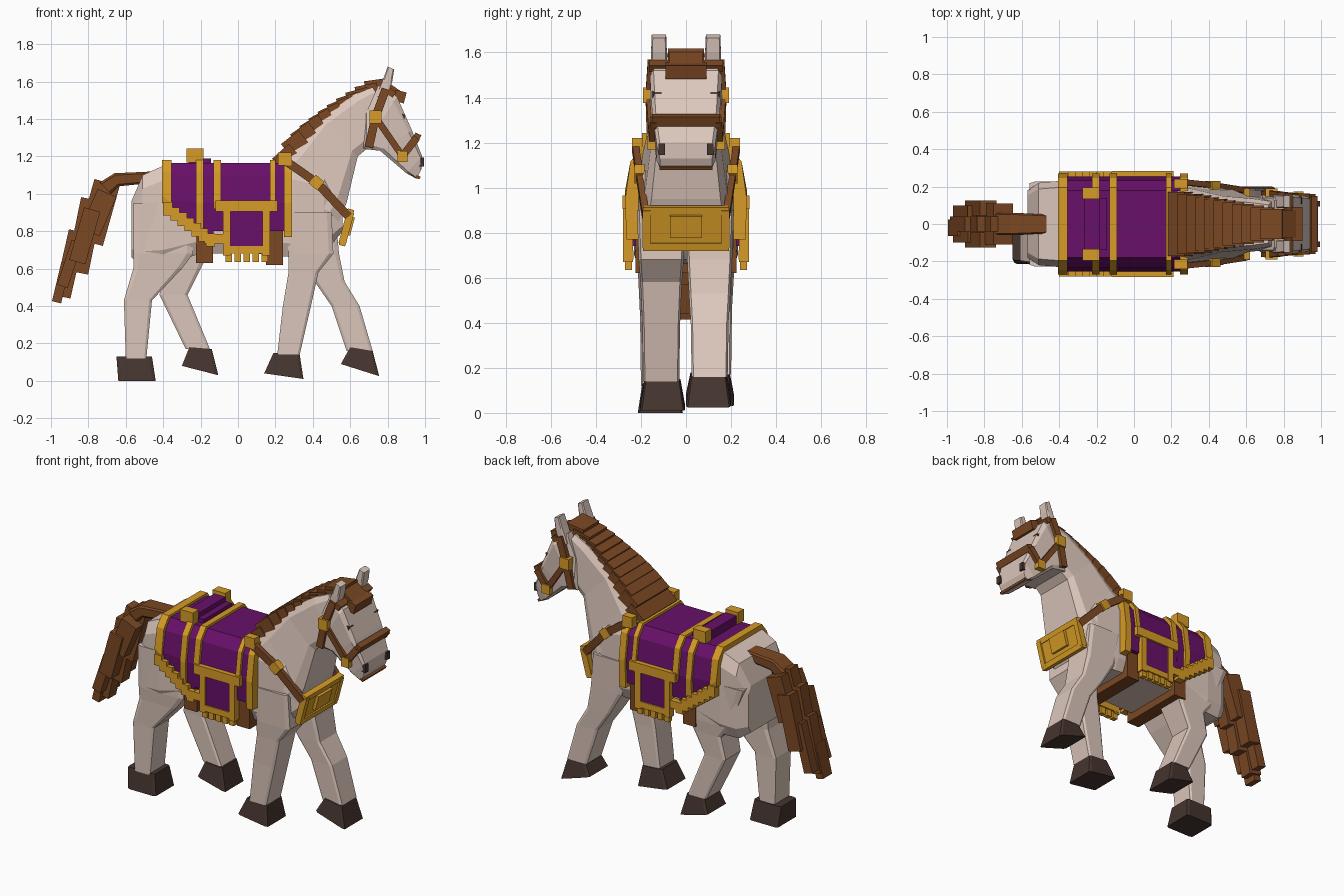
import bpy, bmesh, math
from mathutils import Vector, Matrix

cube = bpy.data.objects.get("Cube")
if cube:
    bpy.data.objects.remove(cube, do_unlink=True)


def material(name, *rgb):
    mat = bpy.data.materials.new(name)
    mat.use_nodes = True
    mat.diffuse_color = (*rgb, 1)
    mat.node_tree.nodes["Principled BSDF"].inputs["Base Color"].default_value = (*rgb, 1)
    return mat


coat = material("pale coat", .72, .57, .5)
brown = material("brown leather and hair", .2, .065, .017)
gold = material("gold trim", .68, .33, .02)
purple = material("purple cloth", .14, .005, .14)
dark = material("dark hoof", .06, .035, .028)


def finish(name, bm, mat):
    bmesh.ops.recalc_face_normals(bm, faces=bm.faces)
    mesh = bpy.data.meshes.new(name)
    bm.to_mesh(mesh)
    bm.free()
    mesh.materials.append(mat)
    obj = bpy.data.objects.new(name, mesh)
    bpy.context.collection.objects.link(obj)
    return obj


def skin(name, rings, mat):
    """Join matching closed rings of points and cap both ends."""
    bm = bmesh.new()
    loops = [[bm.verts.new(p) for p in ring] for ring in rings]
    for a, b in zip(loops, loops[1:]):
        for i in range(len(a)):
            j = (i + 1) % len(a)
            bm.faces.new((a[i], a[j], b[j], b[i]))
    bm.faces.new(loops[0])
    bm.faces.new(loops[-1])
    return finish(name, bm, mat)


def loft(name, sections, mat, y=0, cut=.15):
    """Sections: two side-profile points (x, z, x, z) and a half width."""
    rings = []
    for xa, za, xb, zb, w in sections:
        corners = []
        for t, s in ((0, 1 - cut), (cut, 1), (1 - cut, 1), (1, 1 - cut),
                     (1, cut - 1), (1 - cut, -1), (cut, -1), (0, cut - 1)):
            corners.append((xa + (xb - xa) * t, y + s * w, za + (zb - za) * t))
        rings.append(corners)
    return skin(name, rings, mat)


def box(name, centre, size, mat, tilt=0):
    bm = bmesh.new()
    turn = Matrix.Rotation(math.radians(tilt), 4, 'Y')
    bmesh.ops.create_cube(bm, size=1, matrix=Matrix.Translation(centre) @ turn
                          @ Matrix.Diagonal((*size, 1)))
    return finish(name, bm, mat)


def bar(name, p, q, width, depth, mat):
    """Rectangular strap from p to q; depth is measured across the model."""
    p, q = Vector(p), Vector(q)
    along = (q - p).normalized()
    side = along.cross(Vector((0, 1, 0))).normalized()
    out = side.cross(along)
    rings = [[end + side * a * width / 2 + out * b * depth / 2
              for a, b in ((1, 1), (1, -1), (-1, -1), (-1, 1))] for end in (p, q)]
    return skin(name, rings, mat)


def arch(name, x0, x1, low0, low1, grow, mat):
    """Cloth or trim draped over the back, with a sloping lower edge."""
    rings = []
    for x, low in ((x0, low0), (x1, low1)):
        half = [(.25, low), (.255, max(.95, low + .04)), (.232, 1.1), (.18, 1.165)]
        half = [(y + grow, z + (grow if z > 1 else 0)) for y, z in half]
        rings.append([(x, y, z) for y, z in half]
                     + [(x, -y, z) for y, z in reversed(half)])
    return skin(name, rings, mat)


# Body, neck and head
loft("body", [(x, top, x, low, w) for x, top, low, w in (
    (-.57, .96, .66, .18), (-.51, 1.1, .62, .22), (-.4, 1.15, .62, .23),
    (-.2, 1.14, .68, .22), (.1, 1.13, .68, .21), (.3, 1.15, .66, .21),
    (.46, 1.1, .68, .2), (.56, 1, .8, .16))], coat)
loft("neck", [(.2, 1.16, .54, .85, .2), (.3, 1.25, .58, .95, .18),
              (.44, 1.4, .64, 1.2, .15), (.62, 1.53, .76, 1.3, .135),
              (.72, 1.57, .82, 1.4, .12)], coat)
loft("head", [(.75, 1.58, .68, 1.42, .14), (.85, 1.52, .67, 1.24, .16),
              (.93, 1.34, .76, 1.23, .15), (.985, 1.2, .9, 1.11, .13),
              (.98, 1.13, .955, 1.08, .115)], coat, cut=.1)
box("mouth", (.95, 0, 1.095), (.05, .235, .015), brown, 25)

# Legs: levels from shoulder to fetlock as (back x, front x, z), then a hoof
legs = {
    "front_right": (-.11, ((.25, .5, .9), (.27, .51, .68), (.27, .43, .58),
                           (.24, .39, .4), (.21, .33, .14)),
                    ((.19, .15, .33, .14), (.14, .04, .35, .01))),
    "front_left": (.105, ((.28, .52, .9), (.32, .54, .68), (.41, .57, .53),
                          (.5, .65, .4), (.58, .72, .16)),
                   ((.6, .18, .72, .16), (.55, .09, .755, .025))),
    "hind_right": (-.12, ((-.56, -.25, .95), (-.56, -.24, .68), (-.56, -.3, .6),
                          (-.61, -.46, .43), (-.6, -.49, .12)),
                   ((-.65, .13, -.46, .13), (-.64, 0, -.44, 0))),
    "hind_left": (.12, ((-.56, -.22, .95), (-.46, -.16, .68), (-.39, -.2, .6),
                        (-.42, -.27, .46), (-.28, -.15, .17)),
                  ((-.26, .18, -.14, .17), (-.3, .08, -.105, .03))),
}
for place, (y, levels, hoof) in legs.items():
    half = .108
    sections = []
    for back, front, z in levels:
        sections.append((back, z, front, z, half))
        half = max(.08, half - .008)
    loft(place + "_leg", sections, coat, y, .1)
    (a, b) = hoof
    loft(place + "_hoof", [(*a, .08), (*b, .1)], dark, y * .95, .08)

# Mane: overlapping slabs climbing the crest, then a forelock
slabs = 11
for i in range(slabs):
    t = i / (slabs - 1)
    box("mane_slab", (.26 + .48 * t, 0, 1.19 + .37 * t ** .7),
        (.12, .34 - .18 * t, .1), brown, -42 + 34 * t)
box("forelock", (.81, 0, 1.56), (.12, .15, .05), brown, 35)
box("forelock_tip", (.865, 0, 1.52), (.06, .18, .06), brown, 15)

# Tail: a root and three falling tiers of locks
loft("tail_root", [(-.74, 1.06, -.68, 1.0, .06), (-.66, 1.11, -.64, 1.04, .06),
                   (-.44, 1.12, -.44, 1.06, .05)], brown)
tiers = (((-.7, 1.06), (-.79, .74), .14, .07), ((-.78, .97), (-.86, .58), .12, .085),
         ((-.86, .8), (-.94, .45), .09, .06))
for (xa, za), (xb, zb), width, spread in tiers:
    for side in (-1, 0, 1):
        drop = .04 * side * side - .015 * side
        bar("tail_lock", (xa, side * spread, za - drop),
            (xb, side * spread, zb + drop), width - .03 * abs(side), .08, brown)
bar("tail_tip", (-.92, -.02, .63), (-.97, -.02, .42), .05, .09, brown)

# Saddle cloth, gold arches and girths
arch("rear_cloth", -.385, -.13, .93, .74, 0, purple)
arch("saddle_cloth", -.13, .28, .8, .8, 0, purple)
for x0, x1, low0, low1 in ((-.405, -.355, .95, .9), (-.225, -.185, .8, .77),
                           (-.13, -.09, .92, .92), (.17, .2, .92, .92),
                           (.245, .29, .77, .77)):
    arch("gold_arch", x0, x1, low0, low1, .015, gold)
for x, z in ((.195, .71), (-.18, .72)):
    box("girth", (x, 0, z), (.09, .45, .18), brown)
box("saddle_roll", (-.225, 0, 1.19), (.08, .28, .06), purple)
box("saddle_seat_rest", (-.17, 0, 1.175), (.05, .28, .03), purple)

for s in (-1, 1):
    # Saddle side flaps with frame and fringe
    box("roll_end", (-.23, s * .165, 1.205), (.09, .06, .075), gold)
    box("skirt_bar", (.045, s * .265, .935), (.33, .035, .06), gold)
    box("flap", (.045, s * .255, .81), (.2, .03, .24), purple)
    for x in (-.06, .15):
        box("flap_edge", (x, s * .257, .8), (.04, .045, .26), gold)
    box("flap_hem", (.045, s * .255, .7), (.24, .045, .04), gold)
    for i in range(5):
        box("flap_tassel", (-.05 + i * .048, s * .255, .66), (.035, .03, .05), gold)
    for i in range(7):
        box("cloth_fringe", (-.375 + i * .038, s * .258, .92 - i * .028),
            (.05, .045, .07), gold)
    box("cloth_hem", (-.13, s * .257, .76), (.1, .04, .05), gold)
    box("saddle_corner", (.25, s * .215, 1.185), (.07, .05, .07), gold)

    # Breast strap
    points = [(.25, s * .225, 1.18), (.42, s * .207, 1.06), (.59, s * .18, .88)]
    for p, q in zip(points, points[1:]):
        bar("breast_strap", p, q, .045, .03, brown)
    box("breast_stud", points[1], (.06, .045, .06), gold, 40)

    # Bridle
    cheek = [(.79, s * .155, 1.56), (.735, s * .165, 1.41), (.7, s * .16, 1.25)]
    for p, q in zip(cheek, cheek[1:]):
        bar("cheek_strap", p, q, .045, .03, brown)
    bar("face_strap", cheek[1], (.88, s * .15, 1.2), .035, .025, brown)
    bar("nose_strap_side", (.955, s * .145, 1.3), (.87, s * .15, 1.19), .04, .03, brown)
    box("cheek_stud", cheek[1], (.065, .05, .07), gold)
    box("bit_stud", (.88, s * .15, 1.2), (.055, .045, .06), gold)

    # Ears, eyes and nostrils
    loft("ear", [(.74, 1.52, .8, 1.52, .035), (.775, 1.61, .825, 1.6, .035),
                 (.8, 1.68, .835, 1.665, .032)], coat, s * .12)
    box("eye", (.862, s * .128, 1.405), (.055, .04, .055), dark, 20)
    box("nostril", (.975, s * .108, 1.17), (.04, .03, .05), dark)

box("brow_band", (.82, 0, 1.54), (.04, .33, .035), brown, 35)
box("nose_band", (.955, 0, 1.3), (.035, .3, .045), brown, 25)

# Chest plate with raised rim and boss
box("chest_plate", (.575, 0, .82), (.03, .36, .18), gold, 15)
for z, x in ((.9, .6), (.74, .56)):
    box("plate_rim", (x, 0, z), (.035, .38, .035), gold, 15)
for s in (-1, 1):
    box("plate_side", (.58, s * .175, .82), (.04, .035, .17), gold, 15)
box("plate_boss", (.59, 0, .83), (.045, .14, .1), gold, 15)
